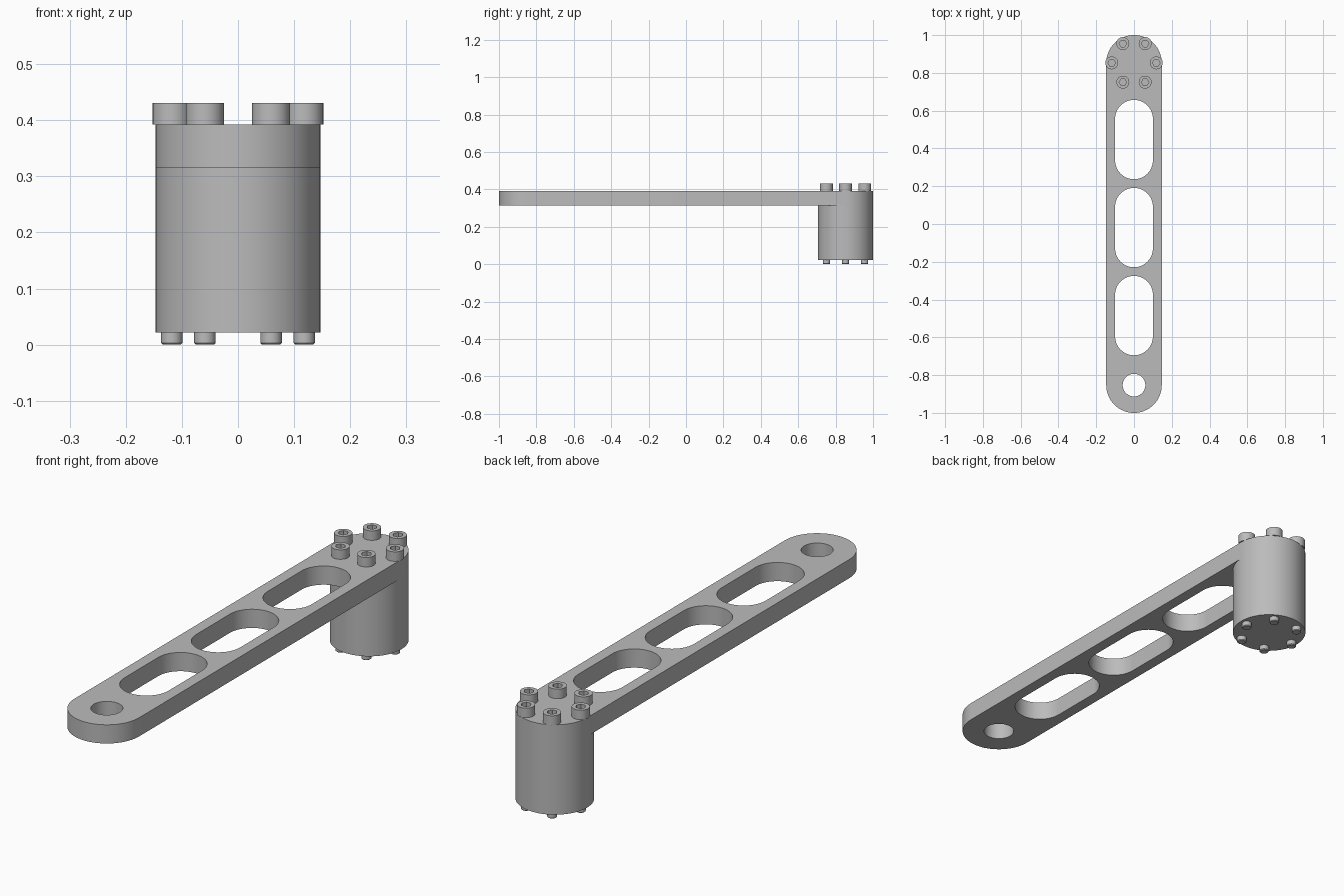
import bpy, bmesh
from math import sin, cos, pi, radians

if "Cube" in bpy.data.objects:
    bpy.data.objects.remove(bpy.data.objects["Cube"])

RADIUS = 0.147             # arm half width and hub radius
END = 1 - RADIUS           # distance of the arm's end centres
ARM_LOW, ARM_TOP = 0.315, 0.392

steel = bpy.data.materials.new("steel_grey")
steel.use_nodes = True
grey = (0.5, 0.5, 0.5, 1)
steel.diffuse_color = grey
steel.node_tree.nodes["Principled BSDF"].inputs["Base Color"].default_value = grey


def finish(bm, name):
    bmesh.ops.recalc_face_normals(bm, faces=bm.faces)
    mesh = bpy.data.meshes.new(name)
    bm.to_mesh(mesh)
    bm.free()
    mesh.materials.append(steel)
    obj = bpy.data.objects.new(name, mesh)
    bpy.context.collection.objects.link(obj)
    bpy.ops.object.select_all(action="DESELECT")
    obj.select_set(True)
    bpy.context.view_layer.objects.active = obj
    bpy.ops.object.shade_smooth_by_angle(angle=radians(30))
    return obj


def slot_outline(bm, y, half_straight, r, z, n=32):
    """Closed loop of edges: two half circles joined by straight sides."""
    pts = []
    for side in (1, -1):
        for i in range(n + 1):
            a = pi * i / n
            pts.append((side * r * cos(a), y + side * (half_straight + r * sin(a)), z))
    verts = [bm.verts.new(p) for p in pts]
    return [bm.edges.new((v, verts[i - 1])) for i, v in enumerate(verts)]


def lathe(name, rings, centre, n):
    """Loft rings of (radius, z, is_hex) about a vertical axis, capping both ends."""
    bm = bmesh.new()
    loops = []
    for r, z, is_hex in rings:
        loop = []
        for i in range(n):
            a = 2 * pi * i / n
            rr = r / cos(a % (pi / 3) - pi / 6) if is_hex else r
            loop.append(bm.verts.new((centre[0] + rr * cos(a), centre[1] + rr * sin(a), z)))
        loops.append(loop)
    for low, high in zip(loops, loops[1:]):
        for i in range(n):
            bm.faces.new((low[i - 1], low[i], high[i], high[i - 1]))
    bm.faces.new(loops[0])
    bm.faces.new(loops[-1])
    return finish(bm, name)


# Arm: rounded bar with three slots and a pivot hole
bm = bmesh.new()
edges = slot_outline(bm, 0, END, RADIUS, ARM_LOW)
for y in (0.447, -0.019, -0.485):
    edges += slot_outline(bm, y, 0.11, 0.1, ARM_LOW)
edges += slot_outline(bm, -END, 0, 0.06, ARM_LOW)
bmesh.ops.remove_doubles(bm, verts=bm.verts, dist=1e-5)
bmesh.ops.triangle_fill(bm, edges=bm.edges[:], use_beauty=True, normal=(0, 0, 1))
top = bmesh.ops.extrude_face_region(bm, geom=bm.faces[:], use_keep_orig=True)["geom"]
bmesh.ops.translate(bm, verts=[g for g in top if isinstance(g, bmesh.types.BMVert)],
                    vec=(0, 0, ARM_TOP - ARM_LOW))
finish(bm, "arm")

# Hub under the back end of the arm
lathe("hub", [(RADIUS, 0.022, False), (RADIUS, ARM_LOW, False)], (0, END), 64)

# Six socket head bolts passing through the arm and hub
HEAD, SHANK, SOCKET = 0.034, 0.019, 0.017
bolt = [(SHANK - 0.003, 0, False), (SHANK, 0.003, False), (SHANK, ARM_TOP, False),
        (HEAD, ARM_TOP, False), (HEAD, 0.431, False),
        (SOCKET, 0.431, True), (SOCKET, 0.411, True)]
for k in range(6):
    a = k * pi / 3
    lathe(f"bolt_{k + 1}", bolt, (0.118 * cos(a), END + 0.118 * sin(a)), 36)
